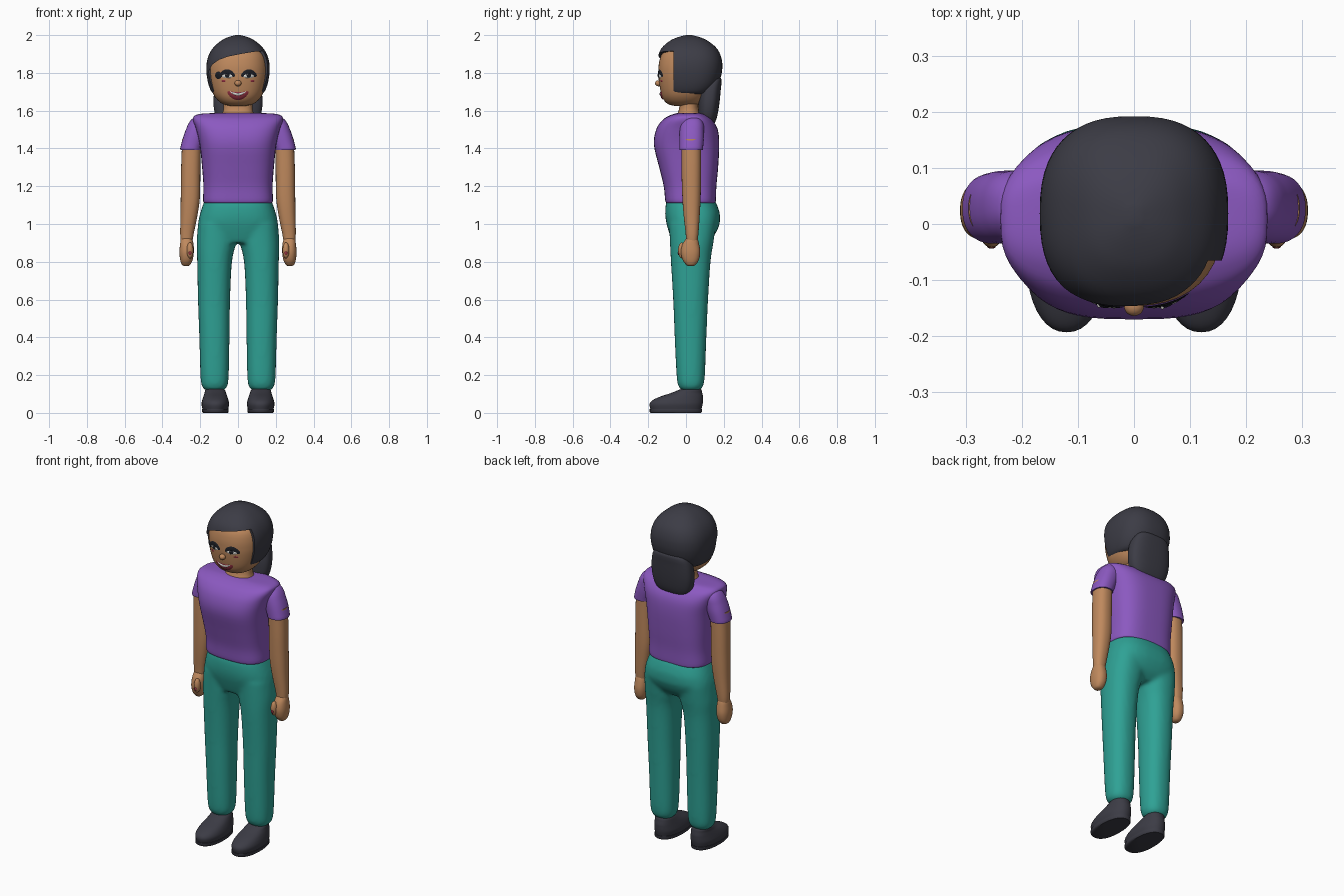
import bpy, bmesh
from math import sin, cos, pi, copysign
from mathutils import Vector
from mathutils.bvhtree import BVHTree

if "Cube" in bpy.data.objects:
    bpy.data.objects.remove(bpy.data.objects["Cube"])


def material(name, r, g, b):
    m = bpy.data.materials.new(name)
    m.use_nodes = True
    m.diffuse_color = (r, g, b, 1)
    node = m.node_tree.nodes["Principled BSDF"]
    node.inputs["Base Color"].default_value = (r, g, b, 1)
    node.inputs["Roughness"].default_value = 0.7
    return m


skin = material("skin tan", .52, .25, .11)
charcoal = material("charcoal", .045, .045, .06)
purple = material("shirt purple", .26, .1, .53)
teal = material("trouser teal", .028, .36, .3)
black = material("lash black", .012, .013, .018)
white = material("eye white", .7, .7, .66)
red = material("lip red", .28, .03, .05)


def finish(name, bm, mat, angle=50):
    bmesh.ops.recalc_face_normals(bm, faces=bm.faces)
    mesh = bpy.data.meshes.new(name)
    bm.to_mesh(mesh)
    bm.free()
    mesh.materials.append(mat)
    ob = bpy.data.objects.new(name, mesh)
    bpy.context.collection.objects.link(ob)
    select(ob)
    bpy.ops.object.shade_smooth_by_angle(angle=angle * pi / 180)
    return ob


def select(*obs):
    bpy.ops.object.select_all(action='DESELECT')
    for ob in obs:
        ob.select_set(True)
    bpy.context.view_layer.objects.active = obs[0]


def spline(rows, steps):
    """Smooth the section values through the given rows."""
    out = []
    for i in range(len(rows) - 1):
        p0, p1 = rows[max(i - 1, 0)], rows[i]
        p2, p3 = rows[i + 1], rows[min(i + 2, len(rows) - 1)]
        for s in range(steps):
            t = s / steps
            row = []
            for a, b, c, d in zip(p0, p1, p2, p3):
                v = b + t * (c - a + t * (2 * a - 5 * b + 4 * c - d + t * (3 * (b - c) + d - a))) / 2
                row.append(min(max(v, min(b, c)), max(b, c)))
            out.append(row)
    return out + [list(rows[-1])]


def loft(name, rows, mat, power=2.3, side=1, steps=4, segs=40):
    """Rows hold height, half width, front y, back y and centre x."""
    bm = bmesh.new()
    rings = []
    for z, rx, front, back, cx in spline(rows, steps):
        ring = []
        for k in range(segs):
            c, s = cos(2 * pi * k / segs), sin(2 * pi * k / segs)
            x = copysign(abs(c) ** (2 / power), c) * rx
            y = copysign(abs(s) ** (2 / power), s) * (back - front) / 2
            ring.append(bm.verts.new((side * cx + x, (front + back) / 2 + y, z)))
        rings.append(ring)
    for a, b in zip(rings, rings[1:]):
        for k in range(segs):
            n = (k + 1) % segs
            bm.faces.new((a[k], a[n], b[n], b[k]))
    bm.faces.new(rings[0])
    bm.faces.new(rings[-1])
    return finish(name, bm, mat)


def ball(name, centre, radii, mat):
    bm = bmesh.new()
    bmesh.ops.create_uvsphere(bm, u_segments=20, v_segments=12, radius=1)
    bmesh.ops.scale(bm, vec=radii, verts=bm.verts)
    bmesh.ops.translate(bm, vec=centre, verts=bm.verts)
    return finish(name, bm, mat)


# Head and neck
head = loft("head", [
    (1.625, .04, -.06, .04, 0), (1.635, .08, -.095, .07, 0), (1.66, .112, -.12, .1, 0),
    (1.7, .136, -.134, .12, 0), (1.77, .154, -.145, .15, 0), (1.83, .158, -.146, .16, 0),
    (1.9, .14, -.128, .13, 0), (1.95, .09, -.07, .08, 0)], skin)
loft("neck", [(1.55, .1, -.06, .09, 0), (1.585, .083, -.045, .075, 0),
              (1.62, .076, -.035, .065, 0), (1.7, .076, -.03, .065, 0)], skin)

# Hair cap with a swept fringe cut around the face
hair = loft("hair", [
    (1.685, .115, -.1, .1, 0), (1.7, .14, -.12, .14, 0), (1.75, .159, -.14, .175, 0),
    (1.82, .168, -.155, .192, 0), (1.88, .16, -.15, .187, 0), (1.93, .134, -.13, .163, 0),
    (1.97, .09, -.085, .115, 0), (1.99, .05, -.04, .07, 0), (2, .012, 0, .03, 0)],
    charcoal, power=2.5, segs=56)
bm = bmesh.new()
outline = [(-.3, 1.5), (-.3, 1.78), (-.16, 1.8), (-.135, 1.845), (-.1, 1.87), (-.05, 1.887),
           (.03, 1.903), (.1, 1.914), (.14, 1.915), (.165, 1.895), (.3, 1.89), (.3, 1.5)]
face = bm.faces.new([bm.verts.new((x, -.065, z)) for x, z in outline])
moved = bmesh.ops.extrude_face_region(bm, geom=[face])["geom"]
bmesh.ops.translate(bm, vec=(0, -.4, 0),
                    verts=[g for g in moved if isinstance(g, bmesh.types.BMVert)])
cutter = finish("fringe_cutter", bm, charcoal)
cut = hair.modifiers.new("fringe", 'BOOLEAN')
cut.operation, cut.object, cut.solver = 'DIFFERENCE', cutter, 'EXACT'
select(hair)
bpy.ops.object.modifier_apply(modifier=cut.name)
bpy.data.objects.remove(cutter)
bpy.ops.object.shade_smooth_by_angle(angle=.7)
loft("ponytail", [
    (1.522, .06, .1, .135, 0), (1.532, .09, .09, .15, 0), (1.57, .118, .067, .165, 0),
    (1.64, .13, .065, .177, 0), (1.72, .122, .075, .185, 0), (1.765, .1, .1, .188, 0),
    (1.785, .06, .12, .17, 0)], charcoal, power=2.7)

# Painted face details that follow the head surface
bm = bmesh.new()
bm.from_mesh(head.data)
surface = BVHTree.FromBMesh(bm)
bm.free()


def patch(name, x, z, rx, rz, mat, lift, curve=0, rings=4, segs=24):
    def point(r, a):
        u = r * cos(a)
        px, pz = x + rx * u, z + rz * r * sin(a) + curve * u * u
        hit = surface.ray_cast(Vector((px, -1, pz)), Vector((0, 1, 0)))[0]
        return bm.verts.new((px, hit.y - lift * (1 - .6 * r ** 4), pz))
    bm = bmesh.new()
    hub = point(0, 0)
    loops = [[point((i + 1) / rings, 2 * pi * k / segs) for k in range(segs)] for i in range(rings)]
    for k in range(segs):
        n = (k + 1) % segs
        bm.faces.new((hub, loops[0][k], loops[0][n]))
        for a, b in zip(loops, loops[1:]):
            bm.faces.new((a[k], b[k], b[n], a[n]))
    ob = finish(name, bm, mat)
    if sum(p.normal.y for p in ob.data.polygons) > 0:
        ob.data.flip_normals()


for side, label in ((1, "left"), (-1, "right")):
    patch(label + "_eyelashes", side * .058, 1.798, .042, .021, black, .006, -.012)
    patch(label + "_eye", side * .057, 1.784, .031, .012, white, .008)
    patch(label + "_pupil", side * .057, 1.786, .016, .013, black, .0095)
    patch(label + "_glint", side * .057 - .006, 1.792, .004, .004, white, .0115)
    patch(label + "_cheek", side * .077, 1.757, .012, .006, red, .003)
patch("outer_lash", -.104, 1.787, .017, .02, black, .006)
patch("lips", 0, 1.677, .057, .021, red, .007, .021)
patch("teeth", 0, 1.686, .043, .008, white, .0095, .014)
ball("nose", (0, -.146, 1.745), (.018, .018, .016), skin)

# Shirt
loft("shirt_body", [
    (1.112, .178, -.104, .155, 0), (1.125, .185, -.11, .158, 0), (1.2, .183, -.118, .161, 0),
    (1.3, .19, -.142, .17, 0), (1.42, .203, -.17, .176, 0), (1.5, .222, -.158, .168, 0),
    (1.55, .238, -.125, .14, 0), (1.573, .23, -.09, .11, 0), (1.584, .19, -.06, .09, 0),
    (1.588, .1, -.04, .07, 0)], purple, power=3, segs=56)

# Trousers: hips and legs fused into one smooth garment
hips = loft("trousers", [
    (.9, .12, -.07, .11, 0), (.94, .19, -.085, .15, 0), (1, .21, -.103, .178, 0),
    (1.05, .202, -.11, .18, 0), (1.1, .186, -.108, .165, 0), (1.13, .176, -.1, .15, 0)],
    teal, power=2.6)
parts = [hips]
for side in (1, -1):
    parts.append(loft("leg", [
        (.118, .045, -.02, .07, .124), (.14, .067, -.04, .09, .124),
        (.2, .075, -.05, .1, .124), (.4, .08, -.06, .108, .125), (.6, .085, -.068, .117, .127),
        (.8, .092, -.08, .13, .124), (.9, .104, -.085, .145, .115), (1, .105, -.09, .16, .107)],
        teal, side=side))
select(*parts)
bpy.ops.object.join()
remesh = hips.modifiers.new("fuse", 'REMESH')
remesh.mode, remesh.voxel_size, remesh.use_smooth_shade = 'VOXEL', .011, True
soften = hips.modifiers.new("soften", 'SMOOTH')
soften.factor, soften.iterations = .5, 8

# Arms, hands and shoes
for side, label in ((1, "left"), (-1, "right")):
    loft(label + "_sleeve", [
        (1.393, .054, -.033, .088, .25), (1.4, .056, -.035, .09, .25),
        (1.46, .06, -.035, .095, .23), (1.52, .062, -.03, .095, .206),
        (1.555, .045, -.01, .08, .2), (1.57, .015, .015, .05, .2)], purple, side=side)
    loft(label + "_arm", [
        (.9, .03, .002, .06, .272), (.95, .036, -.002, .066, .27), (1.05, .045, -.013, .073, .259),
        (1.15, .051, -.02, .078, .252), (1.3, .051, -.024, .08, .25), (1.45, .05, -.024, .08, .245)],
        skin, side=side)
    loft(label + "_hand", [
        (.777, .01, .012, .038, .275), (.785, .022, .0, .052, .275), (.81, .033, -.018, .068, .273),
        (.85, .038, -.027, .075, .272), (.89, .036, -.02, .07, .271), (.92, .03, -.002, .062, .272),
        (.935, .02, .012, .05, .272)], skin, side=side)
    ball(label + "_thumb", (side * .254, -.022, .86), (.018, .02, .042), skin)
    ball(label + "_thumb_nail", (side * .254, -.039, .846), (.008, .005, .01), red)
    loft(label + "_sole", [(0, .066, -.186, .08, .12), (.006, .071, -.192, .085, .12),
                           (.02, .071, -.192, .085, .12)], charcoal, side=side, steps=1)
    loft(label + "_shoe", [
        (.02, .068, -.188, .082, .12), (.045, .073, -.193, .088, .12), (.065, .07, -.18, .09, .12),
        (.085, .064, -.14, .09, .12), (.105, .057, -.08, .086, .12), (.125, .05, -.03, .08, .122),
        (.135, .03, -.005, .06, .122)], charcoal, side=side, power=2.2)
